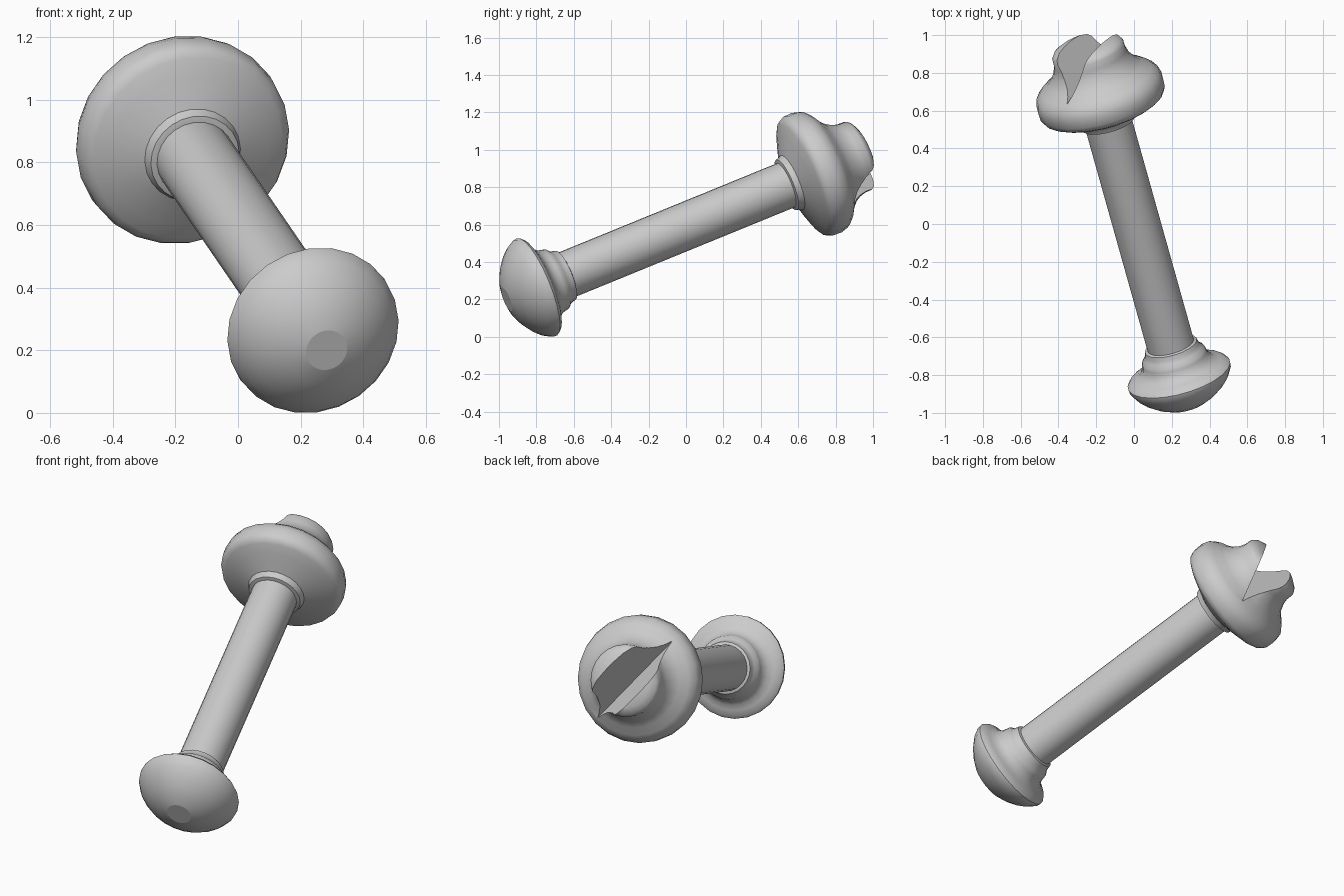
import bpy, bmesh, math
from mathutils import Matrix, Vector

if "Cube" in bpy.data.objects:
    bpy.data.objects.remove(bpy.data.objects["Cube"])

# Frame of the tilted piece: long axis, notch direction, and a point on the axis
axis = Vector((-0.252, 0.898, 0.367)).normalized()
notch = Vector((-0.515, -0.44, 0.736))
notch = (notch - axis * notch.dot(axis)).normalized()
side = notch.cross(axis)
frame = Matrix((side, notch, axis)).transposed().to_4x4()
frame.translation = (0.014, 0, 0.592)
SIDES = 24


def finish(name, bm):
    bmesh.ops.recalc_face_normals(bm, faces=bm.faces)
    mesh = bpy.data.meshes.new(name)
    bm.to_mesh(mesh)
    bm.free()
    ob = bpy.data.objects.new(name, mesh)
    bpy.context.collection.objects.link(ob)
    ob.matrix_world = frame
    return ob


def lathe(name, profile):
    """Closed turned part from (radius, height along axis) pairs."""
    bm = bmesh.new()
    rings = []
    for r, t in profile:
        rings.append([bm.verts.new((r * math.cos(a), r * math.sin(a), t))
                      for a in (2 * math.pi * i / SIDES for i in range(SIDES))])
    for low, high in zip(rings, rings[1:]):
        for i in range(SIDES):
            j = (i + 1) % SIDES
            bm.faces.new((low[i], low[j], high[j], high[i]))
    bm.faces.new(rings[0][::-1])
    bm.faces.new(rings[-1])
    return finish(name, bm)


def smooth(ob, angle=40):
    bpy.ops.object.select_all(action='DESELECT')
    ob.select_set(True)
    bpy.context.view_layer.objects.active = ob
    bpy.ops.object.shade_smooth_by_angle(angle=math.radians(angle))


# Domed foot with a small flat underneath and a stepped neck
foot = lathe("foot", [
    (0.068, -1.07), (0.12, -1.055), (0.175, -1.025), (0.22, -0.99),
    (0.257, -0.95), (0.279, -0.91), (0.281, -0.89), (0.265, -0.872),
    (0.235, -0.86), (0.205, -0.845), (0.183, -0.82), (0.176, -0.795),
    (0.172, -0.775), (0.155, -0.76), (0.147, -0.74), (0.142, -0.72),
    (0.127, -0.715)])

# Plain round shaft
shaft = lathe("shaft", [(0.127, -0.715), (0.127, 0.595)])

# Collar, conical underside, broad disc rim and waisted crown
head = lathe("head", [
    (0.127, 0.595), (0.146, 0.60), (0.150, 0.615), (0.158, 0.632),
    (0.20, 0.648), (0.26, 0.671), (0.31, 0.692), (0.332, 0.705),
    (0.344, 0.73), (0.346, 0.78), (0.335, 0.82), (0.303, 0.852),
    (0.26, 0.88), (0.23, 0.91), (0.207, 0.95), (0.197, 0.985),
    (0.196, 1.025), (0.183, 1.045), (0.15, 1.063), (0.08, 1.078),
    (0.03, 1.082)])

# V-shaped wedge that splits the crown
bm = bmesh.new()
bottom, top, half, length = 0.855, 1.2, 0.175, 0.6
ends = [[bm.verts.new(p) for p in
         ((0, y, bottom), (half, y, top), (-half, y, top))]
        for y in (-length, length)]
bm.faces.new(ends[0])
bm.faces.new(ends[1][::-1])
for i in range(3):
    j = (i + 1) % 3
    bm.faces.new((ends[0][i], ends[0][j], ends[1][j], ends[1][i]))
wedge = finish("notch_cutter", bm)
wedge.hide_render = True

cut = head.modifiers.new("notch", 'BOOLEAN')
cut.operation = 'DIFFERENCE'
cut.solver = 'EXACT'
cut.object = wedge
bpy.context.view_layer.objects.active = head
head.select_set(True)
bpy.ops.object.modifier_apply(modifier="notch")
bpy.data.objects.remove(wedge)

for part in (foot, shaft, head):
    smooth(part)

# Keep the small round flat under the foot crisp
for poly in foot.data.polygons:
    if len(poly.vertices) > 4:
        poly.use_smooth = False
